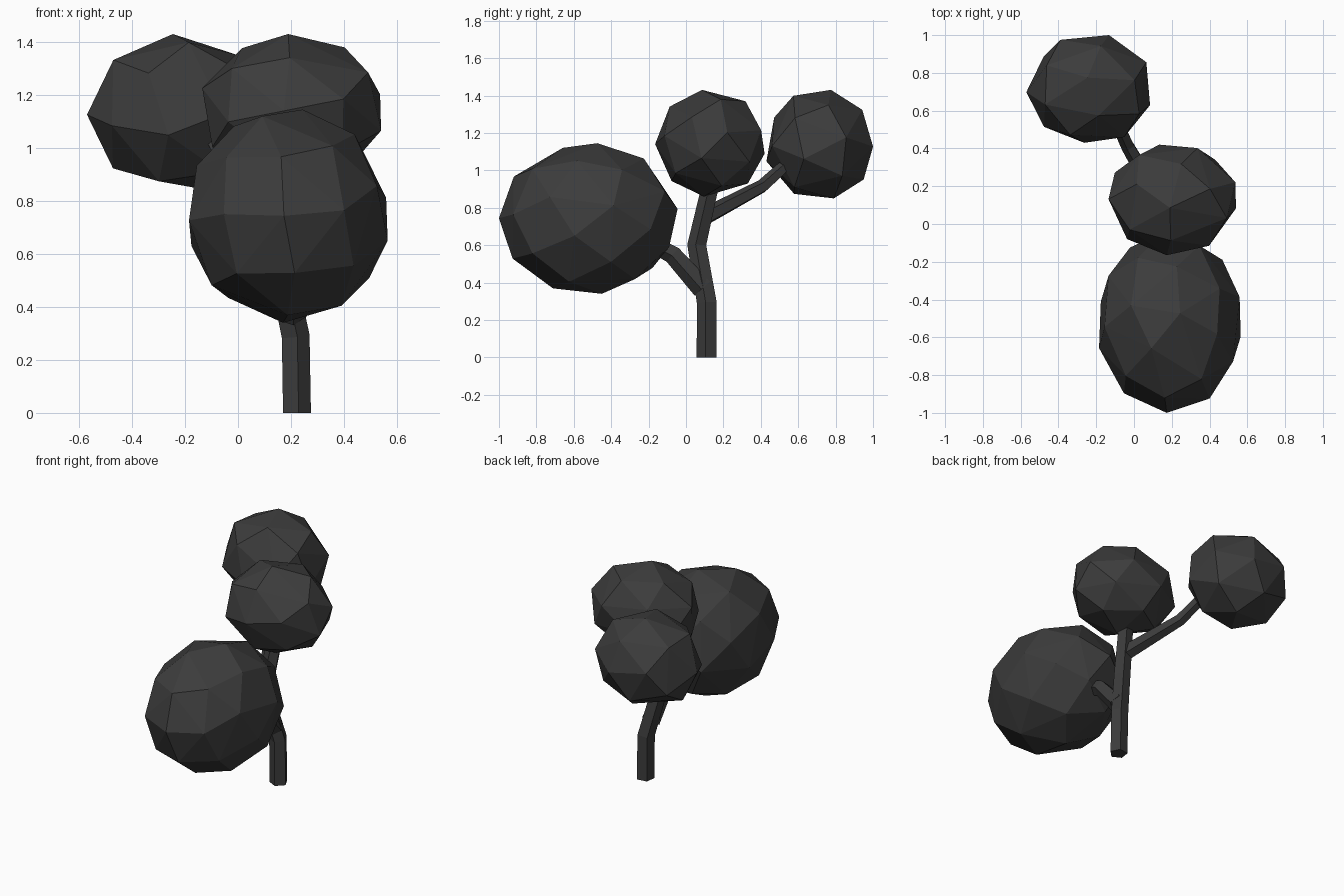
import bpy, bmesh, math
from mathutils import Vector, Euler

if "Cube" in bpy.data.objects:
    bpy.data.objects.remove(bpy.data.objects["Cube"])

dark = bpy.data.materials.new("dark_grey")
dark.diffuse_color = (0.045, 0.045, 0.045, 1)
dark.use_nodes = True
dark.node_tree.nodes["Principled BSDF"].inputs["Base Color"].default_value = dark.diffuse_color


def finish(bm, name):
    bmesh.ops.recalc_face_normals(bm, faces=bm.faces[:])
    mesh = bpy.data.meshes.new(name)
    bm.to_mesh(mesh)
    bm.free()
    mesh.materials.append(dark)
    obj = bpy.data.objects.new(name, mesh)
    bpy.context.collection.objects.link(obj)
    return obj


def foliage(name, low, high, count, turn):
    """Faceted clump: convex hull of evenly spread points, fitted to a box."""
    pts = []
    rot = Euler(turn)
    for i in range(count):
        z = 1 - (2 * i + 1) / count
        r = math.sqrt(1 - z * z)
        a = i * math.pi * (3 - math.sqrt(5))
        p = Vector((r * math.cos(a), r * math.sin(a), z))
        p.rotate(rot)
        pts.append(p)
    mins = [min(p[k] for p in pts) for k in range(3)]
    maxs = [max(p[k] for p in pts) for k in range(3)]
    bm = bmesh.new()
    for p in pts:
        bm.verts.new([low[k] + (p[k] - mins[k]) / (maxs[k] - mins[k]) * (high[k] - low[k])
                      for k in range(3)])
    bmesh.ops.convex_hull(bm, input=bm.verts[:])
    return finish(bm, name)


def limb(name, path, radii, phase=135, sides=5):
    """Tapered flat-sided tube through the path points."""
    path = [Vector(p) for p in path]
    bm = bmesh.new()
    rings = []
    for i, (p, r) in enumerate(zip(path, radii)):
        d = (path[min(i + 1, len(path) - 1)] - path[max(i - 1, 0)]).normalized()
        if i == 0 and p.z == 0:
            d = Vector((0, 0, 1))
        turn = Vector((0, 0, 1)).rotation_difference(d)
        ring = []
        for s in range(sides):
            a = 2 * math.pi * s / sides + math.radians(phase)
            ring.append(bm.verts.new(p + turn @ Vector((r * math.cos(a), r * math.sin(a), 0))))
        rings.append(ring)
    for lo, hi in zip(rings, rings[1:]):
        for s in range(sides):
            t = (s + 1) % sides
            bm.faces.new((lo[s], lo[t], hi[t], hi[s]))
    bm.faces.new(rings[0][::-1])
    bm.faces.new(rings[-1])
    return finish(bm, name)


# Trunk and its two side branches
limb("trunk", [(0.22, 0.112, 0), (0.215, 0.114, 0.29), (0.15, 0.06, 0.60), (0.18, 0.135, 0.93)],
     [0.056, 0.056, 0.054, 0.048])
limb("front_branch", [(0.20, 0.09, 0.37), (0.20, -0.07, 0.55), (0.20, -0.20, 0.62)],
     [0.06, 0.052, 0.045])
limb("back_branch", [(0.155, 0.09, 0.745), (-0.03, 0.41, 0.915), (-0.10, 0.56, 1.05)],
     [0.05, 0.038, 0.034])

# Foliage clumps
foliage("front_foliage", (-0.185, -1.0, 0.34), (0.565, -0.045, 1.145), 36, (0.2, 0.45, 0.1))
foliage("middle_foliage", (-0.135, -0.165, 0.86), (0.54, 0.42, 1.43), 25, (0.4, 0.2, 1.0))
foliage("back_foliage", (-0.57, 0.43, 0.85), (0.085, 1.0, 1.43), 23, (0.9, 0.3, 0.5))
